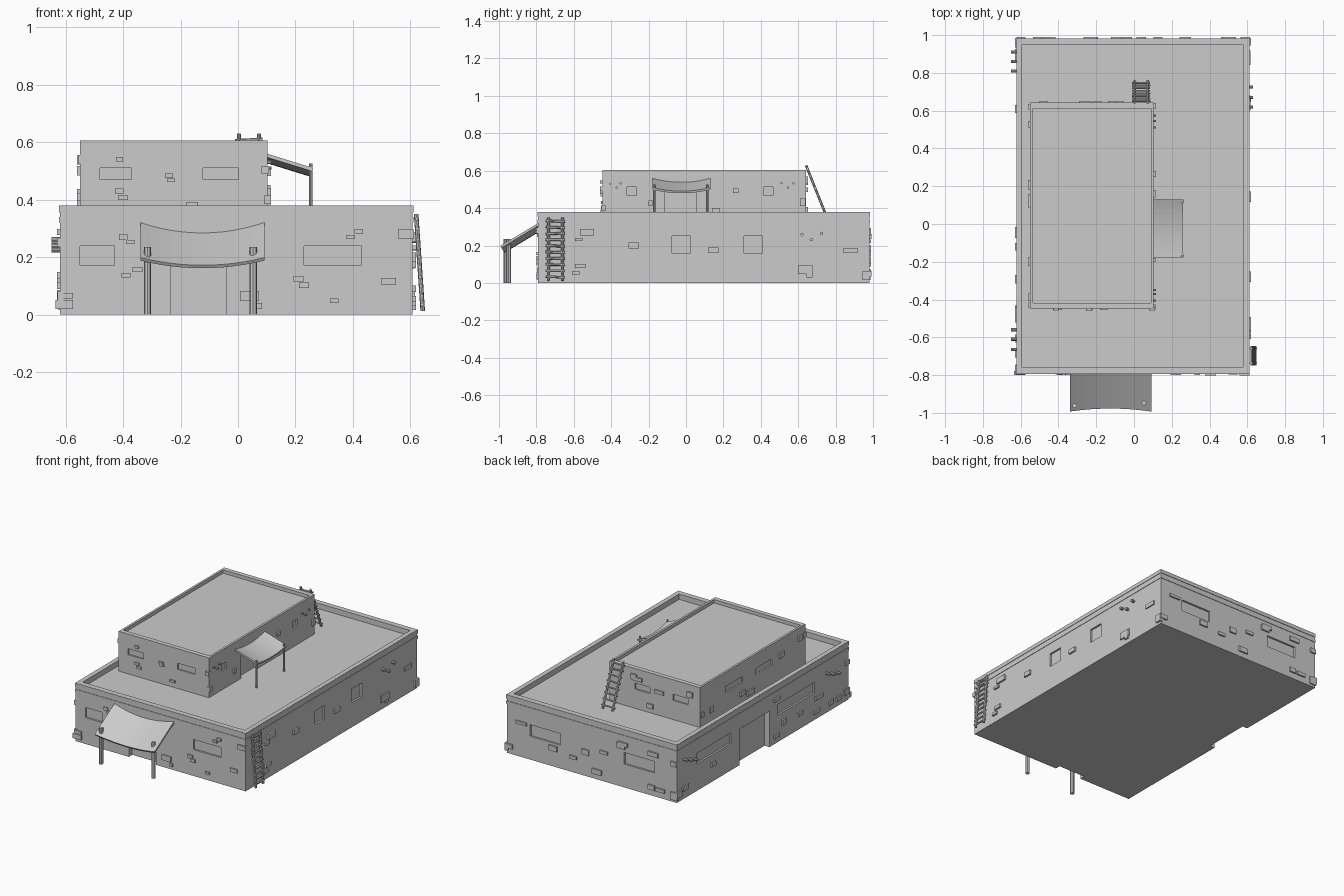
import bpy, bmesh, math, random
from mathutils import Vector, Matrix

if "Cube" in bpy.data.objects:
    bpy.data.objects.remove(bpy.data.objects["Cube"])

random.seed(4)
LOW = dict(left=-.62, right=.608, front=-.79, back=.98)
UP = dict(left=-.55, right=.103, front=-.447, back=.642)

def finish(name, bm):
    bmesh.ops.recalc_face_normals(bm, faces=bm.faces)
    me = bpy.data.meshes.new(name)
    bm.to_mesh(me)
    bm.free()
    ob = bpy.data.objects.new(name, me)
    bpy.context.collection.objects.link(ob)
    return ob

def box(bm, x0, x1, y0, y1, z0, z1):
    m = Matrix.Translation(((x0+x1)/2, (y0+y1)/2, (z0+z1)/2)) @ \
        Matrix.Diagonal((abs(x1-x0), abs(y1-y0), abs(z1-z0), 1))
    bmesh.ops.create_cube(bm, size=1, matrix=m)

def rod(bm, a, b, r, n=8):
    a, b = Vector(a), Vector(b)
    rot = (b-a).to_track_quat('Z', 'Y').to_matrix().to_4x4()
    bmesh.ops.create_cone(bm, cap_ends=True, segments=n, radius1=r, radius2=r,
                          depth=(b-a).length, matrix=Matrix.Translation((a+b)/2) @ rot)

def wall_box(bm, F, side, u, z, w, h, inn, out):
    """Box on a wall: u along the wall, reaching inn inside and out outside."""
    s = 1 if side in ('right', 'back') else -1
    p, q = F[side]-s*inn, F[side]+s*out
    if side in ('left', 'right'):
        box(bm, p, q, u-w/2, u+w/2, z-h/2, z+h/2)
    else:
        box(bm, u-w/2, u+w/2, p, q, z-h/2, z+h/2)

def storey(name, F, z0, z1, roof, rim, openings):
    """Walls with parapet and recessed roof; doors and windows cut in."""
    bm = bmesh.new()
    box(bm, F['left'], F['right'], F['front'], F['back'], z0, z1)
    body = finish(name, bm)
    bm = bmesh.new()
    box(bm, F['left']+rim[0], F['right']-rim[0], F['front']+rim[1], F['back']-rim[1], roof, z1+.1)
    for side, u, z, w, h, d in openings:
        wall_box(bm, F, side, u, z, w, h, d, .05)
    cutter = finish(name + "_cutter", bm)
    cutter.hide_render = True
    mod = body.modifiers.new("openings", 'BOOLEAN')
    mod.object, mod.operation, mod.solver = cutter, 'DIFFERENCE', 'EXACT'
    bpy.context.view_layer.objects.active = body
    bpy.ops.object.modifier_apply(modifier=mod.name)
    bpy.data.objects.remove(cutter)

low_open = [('front', -.138, .1, .195, .27, .035), ('left', .18, .1, .31, .27, .035),
            ('front', -.49, .205, .12, .066, .012), ('front', .33, .205, .2, .066, .012),
            ('right', -.025, .205, .1, .09, .012), ('right', .36, .205, .1, .09, .012),
            ('back', .33, .19, .22, .075, .012), ('back', -.35, .19, .22, .075, .012),
            ('left', .595, .21, .35, .07, .012), ('left', -.25, .21, .38, .07, .012)]
up_open = [('front', -.425, .49, .11, .04, .01), ('front', -.06, .49, .125, .04, .01),
           ('right', -.29, .49, .05, .043, .01), ('right', .44, .49, .052, .043, .01),
           ('right', -.03, .42, .17, .17, .025), ('back', -.135, .49, .11, .04, .01),
           ('back', -.41, .49, .11, .04, .01),
           ('left', .29, .49, .18, .04, .01), ('left', -.015, .49, .17, .04, .01)]
storey("lower_storey", LOW, 0, .38, .345, (.028, .033), low_open)
storey("upper_storey", UP, .34, .605, .583, (.014, .03), up_open)

# Thin ledges around the lower parapet
def ledge(name, F, z0, z1, o):
    bm = bmesh.new()
    l, r, f, b = F['left'], F['right'], F['front'], F['back']
    for sx0, sx1, sy0, sy1 in ((l-o, r+o, f-o, f+.01), (l-o, r+o, b-.01, b+o),
                               (l-o, l+.01, f+.01, b-.01), (r-.01, r+o, f+.01, b-.01)):
        box(bm, sx0, sx1, sy0, sy1, z0, z1)
    finish(name, bm)
ledge("parapet_ledge_low", LOW, .32, .34, .003)
ledge("parapet_ledge_high", LOW, .355, .3795, .003)

# Exposed bricks: seen ones placed, the rest scattered clear of the openings
def bricks(name, F, placed, scatter, openings):
    bm = bmesh.new()
    for side, items in placed.items():
        for u, z, w, h in items:
            wall_box(bm, F, side, u, z, w, h, .012, random.uniform(.007, .013))
    for side, count, u0, u1, z0, z1 in scatter:
        while count:
            u, z = random.uniform(u0, u1), random.uniform(z0, z1)
            if all(o[0] != side or abs(u-o[1]) > o[3]/2+.05 or abs(z-o[2]) > o[4]/2+.03 for o in openings):
                wall_box(bm, F, side, u, z, random.uniform(.035, .08), random.uniform(.018, .035), .012, .01)
                count -= 1
    finish(name, bm)

bricks("lower_bricks", LOW, {
    'front': [(-.605, .035, .06, .032), (-.6, .065, .05, .02), (-.35, .157, .035, .018),
              (-.375, .252, .03, .014), (-.4, .27, .03, .02), (-.39, .137, .03, .015),
              (.42, .29, .03, .016), (.392, .27, .03, .015), (.585, .28, .055, .03),
              (.21, .124, .035, .02), (.23, .102, .035, .02), (.335, .048, .03, .016),
              (.525, .115, .05, .024), (.04, .065, .065, .035), (.073, .03, .02, .02)],
    'right': [(-.53, .27, .075, .034), (-.573, .233, .04, .016), (-.28, .2, .055, .03),
              (.145, .175, .055, .028), (.88, .173, .075, .026), (.64, .07, .08, .045),
              (.66, .04, .03, .02), (-.565, .09, .055, .022), (-.59, .055, .04, .018),
              (.965, .04, .04, .05)],
    'back': [(-.6, .04, .05, .05), (.59, .05, .05, .03), (-.6, .25, .04, .03)],
    'left': [(.96, .05, .05, .04), (-.77, .06, .05, .04), (-.77, .25, .04, .03)]},
    [('back', 11, -.55, .55, .04, .29), ('left', 10, -.7, .9, .04, .29)], low_open)
bricks("upper_bricks", UP, {
    'front': [(-.413, .54, .025, .015), (-.413, .43, .03, .016), (-.4, .407, .035, .016),
              (-.24, .483, .028, .015), (-.233, .468, .028, .012), (.095, .503, .025, .025),
              (-.16, .385, .04, .014)],
    'right': [(.265, .493, .03, .022), (.16, .39, .04, .02), (-.19, .425, .02, .03),
              (-.44, .4, .025, .03), (.625, .43, .03, .04)],
    'left': [(-.43, .54, .03, .03), (.62, .42, .03, .03)]},
    [('back', 5, -.5, -.04, .38, .56), ('left', 6, -.4, .6, .38, .56)], up_open)

# Round beam ends poking out of the walls
def pegs(name, x, d, r, spots):
    bm = bmesh.new()
    for y, z in spots:
        rod(bm, (x-d*.3, y, z), (x+d, y, z), r, 10)
    finish(name, bm)
pegs("left_beam_ends", LOW['left'], -.03, .009,
     [(.91, .26), (.86, .24), (.81, .225), (-.56, .26), (-.61, .24), (-.665, .225)])
pegs("right_beam_ends", LOW['right'], .022, .009, [(.62, .258), (.67, .232), (.725, .265)])
pegs("upper_beam_ends", UP['right'], .014, .006,
     [(-.405, .53), (-.37, .51), (-.35, .533), (.51, .533), (.545, .51), (.575, .533)])

# Sagging cloth awnings on posts
def awning(name, p0, p1, out, sag, t, posts, n=12, bulge=0):
    """p0,p1: ends of the wall edge; out: vector to the outer edge."""
    p0, p1, out = Vector(p0), Vector(p1), Vector(out)
    nrm = (p1-p0).cross(out).normalized()
    if nrm.z > 0:
        nrm = -nrm
    bm = bmesh.new()
    rows = []
    for i in range(n+1):
        k = i/n
        base = p0.lerp(p1, k) + nrm*sag*4*k*(1-k)
        rows.append([bm.verts.new(base+o) for o in (Vector(), out, out+nrm*t, nrm*t)])
    for a, b in zip(rows, rows[1:]):
        for j in range(4):
            bm.faces.new((a[j], a[(j+1) % 4], b[(j+1) % 4], b[j]))
    bm.faces.new(rows[0])
    bm.faces.new(rows[-1])
    finish(name + "_cloth", bm)
    bm = bmesh.new()
    for x, y, z0, z1, r in posts:
        rod(bm, (x, y, z0), (x, y, z1), r, 8)
    finish(name + "_posts", bm)

awning("front_awning", (-.34, -.785, .323), (.092, -.785, .323), (0, -.208, -.125), .031, .012,
       [(-.315, -.962, 0, .235, .013), (.053, -.948, 0, .235, .013)])
awning("upper_awning", (.1, -.178, .56), (.1, .13, .56), (.162, 0, -.05), .02, .012,
       [(.253, -.17, .34, .525, .006), (.253, .113, .34, .525, .006)])

# Ladders: two rails with rungs tied across
def ladder(name, a, b, side, width, rungs, r):
    a, b, s = Vector(a), Vector(b), Vector(side)
    bm = bmesh.new()
    for k in (-1, 1):
        rod(bm, a+s*k*width*.38, b+s*k*width*.38, r)
    for i in range(rungs):
        c = a.lerp(b, (i+.6)/(rungs+.2))
        tilt = Vector((0, 0, random.uniform(-.003, .003)))
        rod(bm, c-s*width*.52-tilt, c+s*width*.52+tilt, r*.85, 6)
    finish(name, bm)
ladder("side_ladder", (.643, -.698, .012), (.62, -.698, .35), (0, 1, 0), .1, 10, .008)
ladder("upper_ladder", (.038, .755, .345), (.038, .642, .628), (1, 0, 0), .092, 8, .007)
